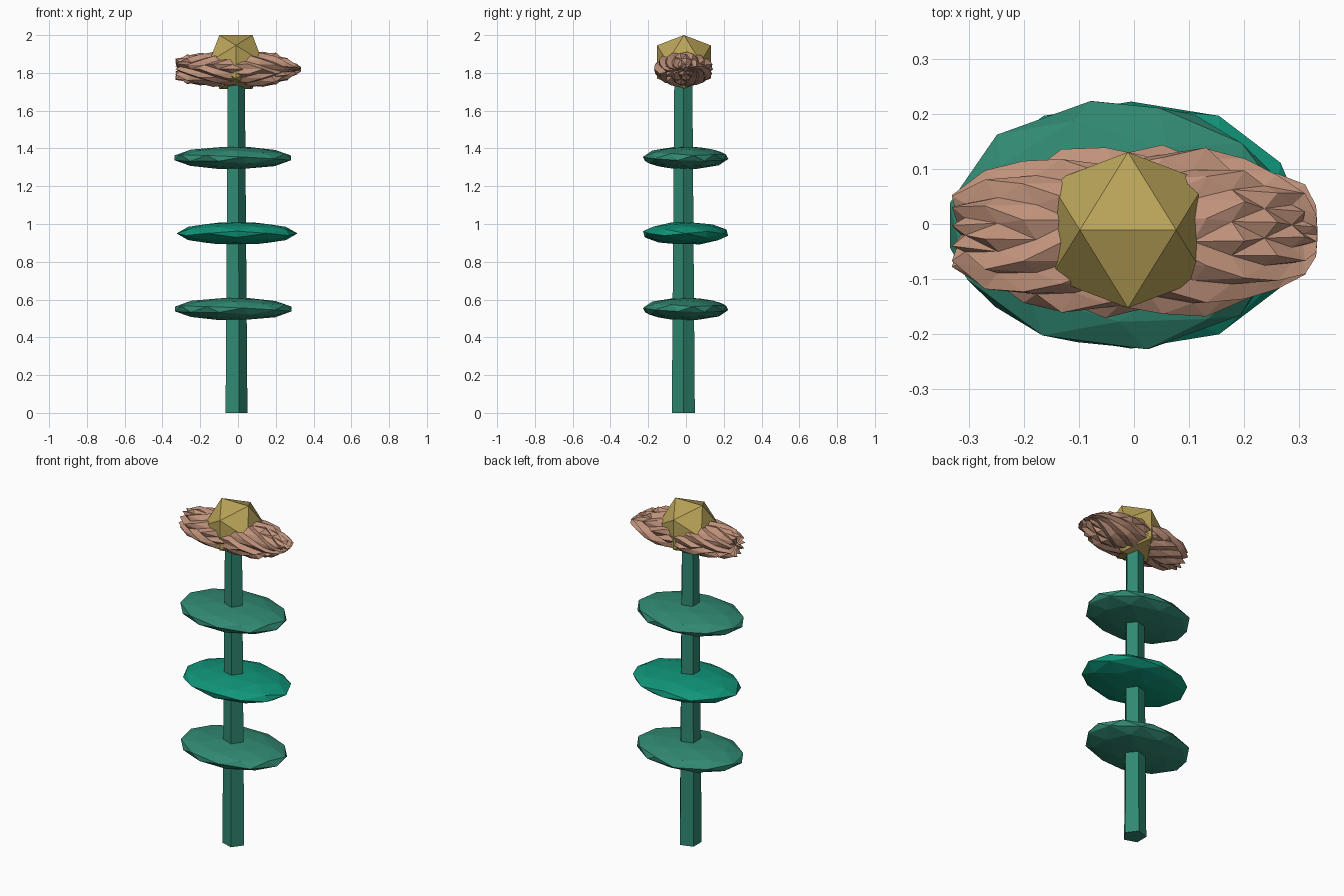
import bpy, bmesh, math, random
from mathutils import Matrix, Vector

if "Cube" in bpy.data.objects:
    bpy.data.objects.remove(bpy.data.objects["Cube"])

random.seed(4)


def material(name, rgb):
    m = bpy.data.materials.new(name)
    m.diffuse_color = (*rgb, 1)
    m.use_nodes = True
    m.node_tree.nodes["Principled BSDF"].inputs["Base Color"].default_value = m.diffuse_color
    return m


def finish(bm, name, mat):
    bmesh.ops.recalc_face_normals(bm, faces=bm.faces)
    me = bpy.data.meshes.new(name)
    bm.to_mesh(me)
    bm.free()
    me.materials.append(mat)
    ob = bpy.data.objects.new(name, me)
    bpy.context.collection.objects.link(ob)
    return ob


def icosahedron(detail=0):
    """Unit icosahedron with an edge on top running along x."""
    bm = bmesh.new()
    p = (1 + 5 ** 0.5) / 2
    for a in (-1, 1):
        for b in (-p, p):
            for co in ((a, 0, b), (0, b, a), (b, a, 0)):
                bm.verts.new(Vector(co).normalized())
    bmesh.ops.convex_hull(bm, input=bm.verts[:])
    if detail:
        bmesh.ops.subdivide_edges(bm, edges=bm.edges[:], cuts=1, use_grid_fill=True)
        for v in bm.verts:
            v.co.normalize()
    return bm


green = material("stem_green", (0.03, 0.25, 0.17))
bright = material("leaf_bright_green", (0.005, 0.30, 0.19))
brown = material("petal_brown", (0.53, 0.29, 0.20))
gold = material("centre_gold", (0.49, 0.37, 0.10))

# Five-sided tapering stem
bm = bmesh.new()
bmesh.ops.create_cone(bm, cap_ends=True, segments=5, radius1=0.064, radius2=0.05, depth=1.8)
a0 = max((v.co for v in bm.verts), key=lambda c: c.length)
turn = Matrix.Rotation(-math.atan2(a0.y, a0.x), 4, 'Z')
bm.transform(Matrix.Translation((-0.014, -0.014, 0.9)) @ turn)
finish(bm, "stem", green)

# Three flattened faceted leaves
for name, x, z, spin, roll, mat in (
        ("lower_leaf", -0.025, 0.55, -15.9, 50, green),
        ("middle_leaf", -0.005, 0.95, 0, 20, bright),
        ("upper_leaf", -0.028, 1.35, -15.9, 50, green)):
    bm = icosahedron(1)
    bm.transform(Matrix.Translation((x, -0.002, z))
                 @ Matrix.Diagonal((0.32, 0.23, 0.061, 1))
                 @ Matrix.Rotation(math.radians(roll), 4, 'X')
                 @ Matrix.Rotation(math.radians(spin), 4, 'Z'))
    finish(bm, name, mat)

# Spiky petal mass: jagged cross-sections lofted along x
stations = [(-0.32, 0.065, 0.055), (-0.26, 0.105, 0.075), (-0.19, 0.13, 0.083),
            (-0.12, 0.148, 0.09), (-0.04, 0.156, 0.093), (0.04, 0.156, 0.093),
            (0.12, 0.150, 0.09), (0.19, 0.125, 0.083), (0.25, 0.105, 0.058),
            (0.30, 0.08, 0.028), (0.32, 0.045, 0.012)]
n = 22
bm = bmesh.new()
rings = []
for s, (x, ry, rz) in enumerate(stations):
    ring = []
    for i in range(n):
        a = 2 * math.pi * i / n
        tooth = (i + s) % 2
        k = (1.03 if tooth else 0.9) + random.uniform(-0.03, 0.03)
        dx = (0.012 if tooth else -0.012) * (1 if x > 0 else -1)
        ring.append(bm.verts.new((x + dx, -0.012 + ry * k * math.cos(a),
                                  1.82 + rz * k * math.sin(a))))
    rings.append(ring)
for r0, r1 in zip(rings, rings[1:]):
    for i in range(n):
        j = (i + 1) % n
        bm.faces.new((r0[i], r0[j], r1[j], r1[i]))
for ring, x in ((rings[0], -0.315), (rings[-1], 0.335)):
    tip = bm.verts.new((x, -0.02, 1.82))
    for i in range(n):
        bm.faces.new((ring[i], ring[(i + 1) % n], tip))
bmesh.ops.triangulate(bm, faces=bm.faces[:])
finish(bm, "petals", brown)

# Faceted flower centre
bm = icosahedron()
bm.transform(Matrix.Translation((-0.011, -0.011, 1.858)) @ Matrix.Scale(0.167, 4))
finish(bm, "flower_centre", gold)
